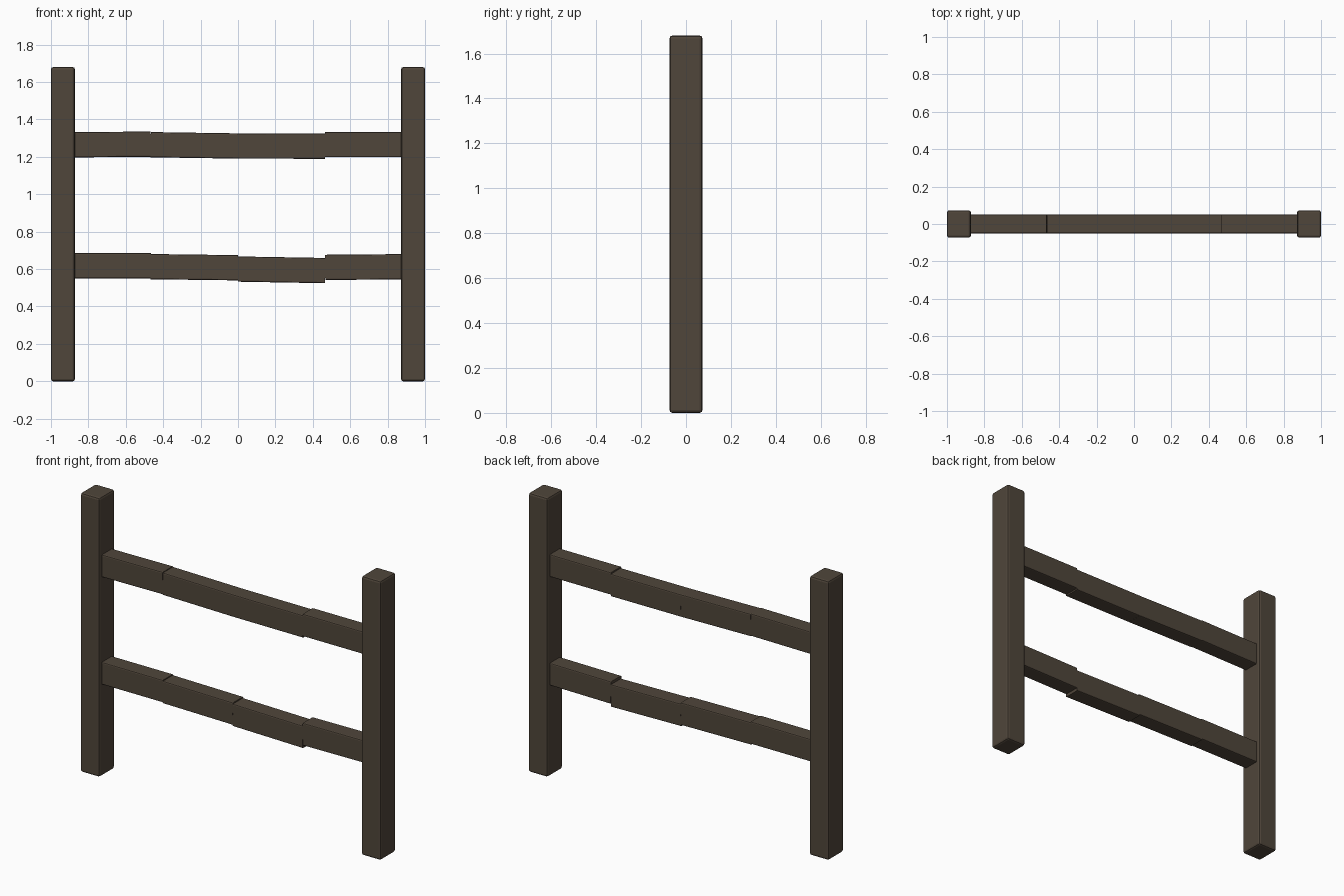
import bpy, bmesh, math
from mathutils import Matrix

if "Cube" in bpy.data.objects:
    bpy.data.objects.remove(bpy.data.objects["Cube"])

wood = bpy.data.materials.new("dark_weathered_wood")
wood.diffuse_color = (0.08, 0.061, 0.043, 1)
wood.use_nodes = True
wood.node_tree.nodes["Principled BSDF"].inputs["Base Color"].default_value = wood.diffuse_color


def beam(name, size, loc, tilt=0.0, bevel=0.01, long_edges_only=False):
    """Box with chamfered edges, tilted about y."""
    bm = bmesh.new()
    bmesh.ops.create_cube(bm, size=1, matrix=Matrix.Diagonal((*size, 1)))
    edges = bm.edges[:]
    if long_edges_only:
        edges = [e for e in edges if abs(e.verts[0].co.x - e.verts[1].co.x) > 0.01]
    bmesh.ops.bevel(bm, geom=edges, offset=bevel, segments=2, profile=0.5, affect='EDGES')
    bmesh.ops.recalc_face_normals(bm, faces=bm.faces[:])
    me = bpy.data.meshes.new(name)
    bm.to_mesh(me)
    bm.free()
    me.materials.append(wood)
    ob = bpy.data.objects.new(name, me)
    ob.location = loc
    ob.rotation_euler = (0, tilt, 0)
    bpy.context.collection.objects.link(ob)
    return ob


# Upright posts
for side, label in ((-1, "left"), (1, "right")):
    beam(f"{label}_post", (0.128, 0.146, 1.68), (side * 0.936, 0, 0.84), bevel=0.012)

# Sagging rails: centre height at the left and right end of each segment
rails = {
    "upper_rail": [(1.264, 1.268), (1.265, 1.258), (1.258, 1.257), (1.266, 1.266)],
    "lower_rail": [(0.618, 0.618), (0.613, 0.607), (0.600, 0.592), (0.609, 0.613)],
}
seg = 0.466
for name, ends in rails.items():
    for i, (z0, z1) in enumerate(ends):
        x = (i - 1.5) * seg
        beam(f"{name}_{i + 1}", (seg, 0.1, 0.135), (x, 0, (z0 + z1) / 2),
             tilt=-math.atan2(z1 - z0, seg), bevel=0.007, long_edges_only=True)
